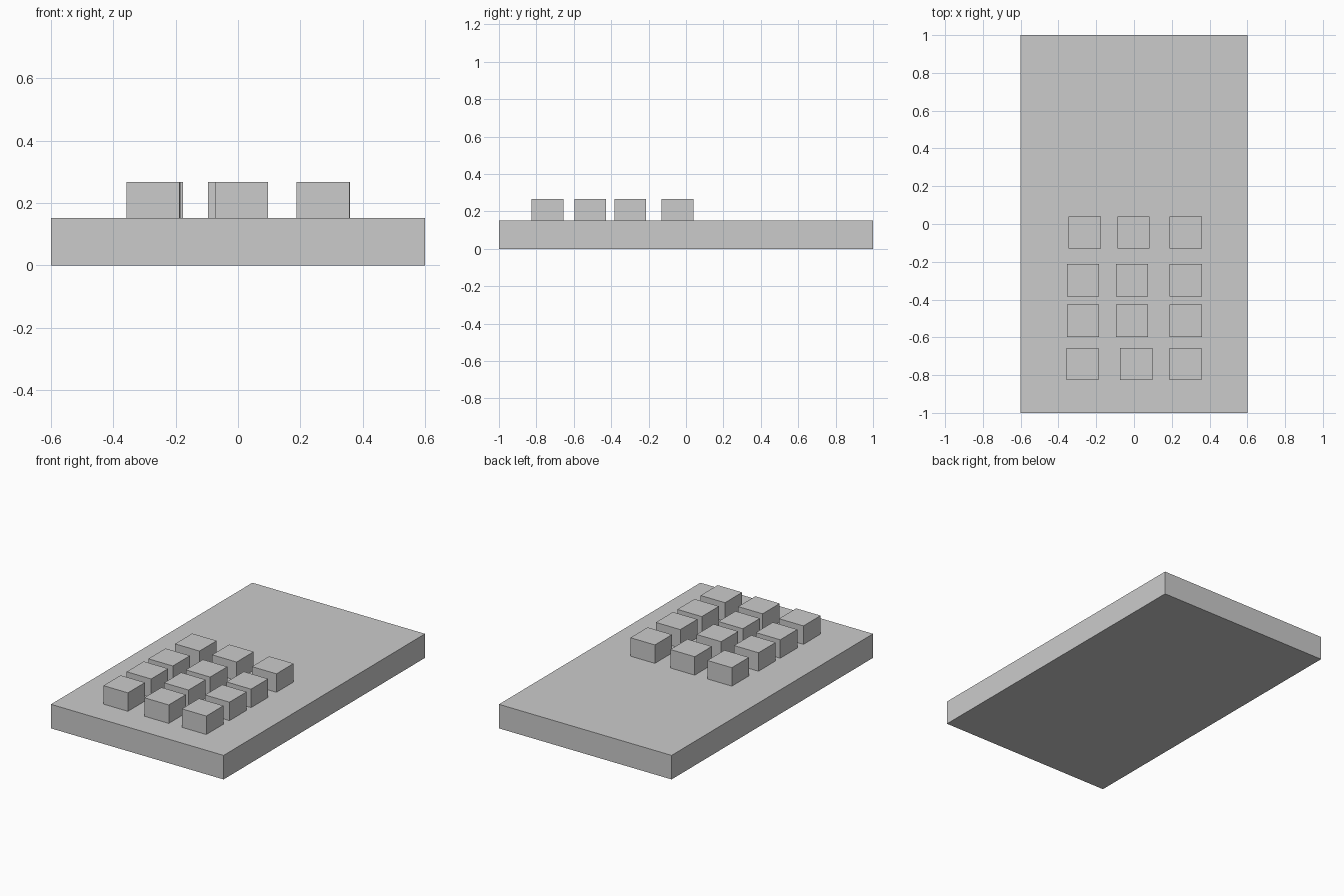
import bpy

if "Cube" in bpy.data.objects:
    bpy.data.objects.remove(bpy.data.objects["Cube"])


def box(name, size, centre):
    bpy.ops.mesh.primitive_cube_add(size=1, location=centre)
    obj = bpy.context.object
    obj.name = name
    obj.scale = size
    bpy.ops.object.transform_apply(location=False, rotation=False, scale=True)
    return obj


BASE_H = 0.151
KEY = 0.17
KEY_TOP = 0.267

# Flat slab body
box("base_slab", (1.2, 2.0, BASE_H), (0, 0, BASE_H / 2))

# Slightly uneven keypad: (row y, x of each key), back row to front row
rows = [
    (-0.046, (-0.261, -0.003, 0.274)),
    (-0.298, (-0.270, -0.010, 0.274)),
    (-0.512, (-0.271, -0.011, 0.274)),
    (-0.741, (-0.272, 0.012, 0.273)),
]

# Cube keys, partly sunk into the slab
for r, (y, xs) in enumerate(rows, 1):
    for c, x in enumerate(xs, 1):
        box(f"key_row{r}_col{c}", (KEY, KEY, KEY), (x, y, KEY_TOP - KEY / 2))
